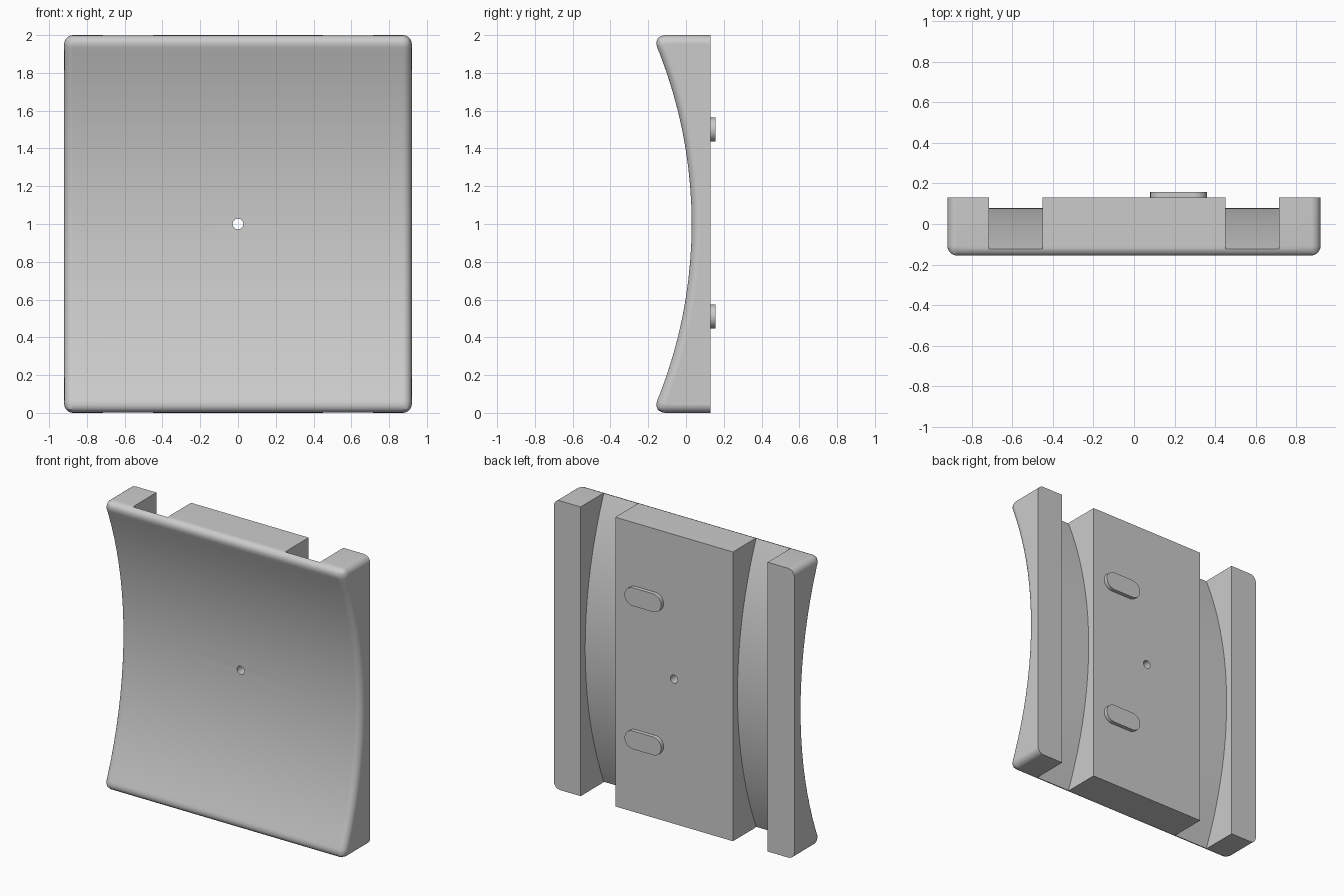
import bpy, bmesh, math
from mathutils import Matrix

cube = bpy.data.objects.get("Cube")
if cube:
    bpy.data.objects.remove(cube, do_unlink=True)

HALF_W, HEIGHT, BACK = 0.92, 2.0, 0.13
FRONT_R, GROOVE_R = 2.49, 2.54
AXIS_Y = 0.03 - FRONT_R          # shared axis of both curved surfaces

grey = bpy.data.materials.new("plain grey")
grey.use_nodes = True
grey.diffuse_color = (0.6, 0.6, 0.6, 1)
grey.node_tree.nodes["Principled BSDF"].inputs["Base Color"].default_value = grey.diffuse_color


def make_object(name, bm):
    bmesh.ops.recalc_face_normals(bm, faces=bm.faces)
    mesh = bpy.data.meshes.new(name)
    bm.to_mesh(mesh)
    bm.free()
    mesh.materials.append(grey)
    obj = bpy.data.objects.new(name, mesh)
    bpy.context.collection.objects.link(obj)
    return obj


def extrude(points, direction):
    """Solid made by pushing a closed outline along a direction."""
    bm = bmesh.new()
    face = bm.faces.new([bm.verts.new(p) for p in points])
    new = bmesh.ops.extrude_face_region(bm, geom=[face])["geom"]
    verts = [v for v in new if isinstance(v, bmesh.types.BMVert)]
    bmesh.ops.translate(bm, verts=verts, vec=direction)
    return bm


def arc_block(x0, x1, radius, back, z0, z1, steps):
    """Block with a flat back and a curved front."""
    points = [(x0, back, z1), (x0, back, z0)]
    for i in range(steps + 1):
        z = z0 + (z1 - z0) * i / steps
        points.append((x0, AXIS_Y + math.sqrt(radius**2 - (z - 1)**2), z))
    return extrude(points, (x1 - x0, 0, 0))


def apply_modifiers(obj):
    mesh = bpy.data.meshes.new_from_object(
        obj.evaluated_get(bpy.context.evaluated_depsgraph_get()))
    obj.modifiers.clear()
    obj.data = mesh


def smooth(obj):
    bpy.ops.object.select_all(action="DESELECT")
    obj.select_set(True)
    bpy.context.view_layer.objects.active = obj
    bpy.ops.object.shade_smooth_by_angle(angle=math.radians(25))
    weighted = obj.modifiers.new("even shading", "WEIGHTED_NORMAL")
    weighted.keep_sharp = True


# Main pad: curved front, rounded front rim and rounded outer corners
bm = arc_block(-HALF_W, HALF_W, FRONT_R, BACK, 0, HEIGHT, 20)
weights = bm.edges.layers.float.new("bevel_weight_edge")
for edge in bm.edges:
    a, b = (v.co for v in edge.verts)
    at_back = a.y > BACK - 0.01 and b.y > BACK - 0.01
    across = abs(a.x - b.x) > 0.1
    at_end = all(p.z < 0.001 or p.z > HEIGHT - 0.001 for p in (a, b))
    if not at_back:
        if across:
            edge[weights] = 1.0 if at_end else 0.0
        else:
            edge[weights] = 0.65
pad = make_object("curved_pad", bm)
bevel = pad.modifiers.new("rounding", "BEVEL")
bevel.limit_method = "WEIGHT"
bevel.width = 0.072
bevel.segments = 6
apply_modifiers(pad)

# Two back grooves and the centre hole
cutters = [make_object("groove_cutter", arc_block(
    min(s * 0.45, s * 0.715), max(s * 0.45, s * 0.715),
    GROOVE_R, 0.5, -0.1, HEIGHT + 0.1, 44)) for s in (-1, 1)]
bm = bmesh.new()
bmesh.ops.create_cone(bm, cap_ends=True, segments=32, radius1=0.028,
                      radius2=0.028, depth=1,
                      matrix=Matrix.Translation((0, 0, 1)) @ Matrix.Rotation(math.pi / 2, 4, "X"))
cutters.append(make_object("hole_cutter", bm))
for cutter in cutters:
    cutter.hide_render = True
    cut = pad.modifiers.new("cut", "BOOLEAN")
    cut.operation = "DIFFERENCE"
    cut.solver = "EXACT"
    cut.object = cutter
apply_modifiers(pad)
for cutter in cutters:
    bpy.data.objects.remove(cutter, do_unlink=True)
smooth(pad)

# Slot-shaped locating keys on the back
for name, z in (("lower_key", 0.51), ("upper_key", 1.5)):
    r, half, outline = 0.063, 0.077, []
    for side, start in ((1, -math.pi / 2), (-1, math.pi / 2)):
        for i in range(17):
            t = start + math.pi * i / 16
            outline.append((0.22 + side * half + r * math.cos(t), BACK - 0.01, z + r * math.sin(t)))
    smooth(make_object(name, extrude(outline, (0, 0.037, 0))))
